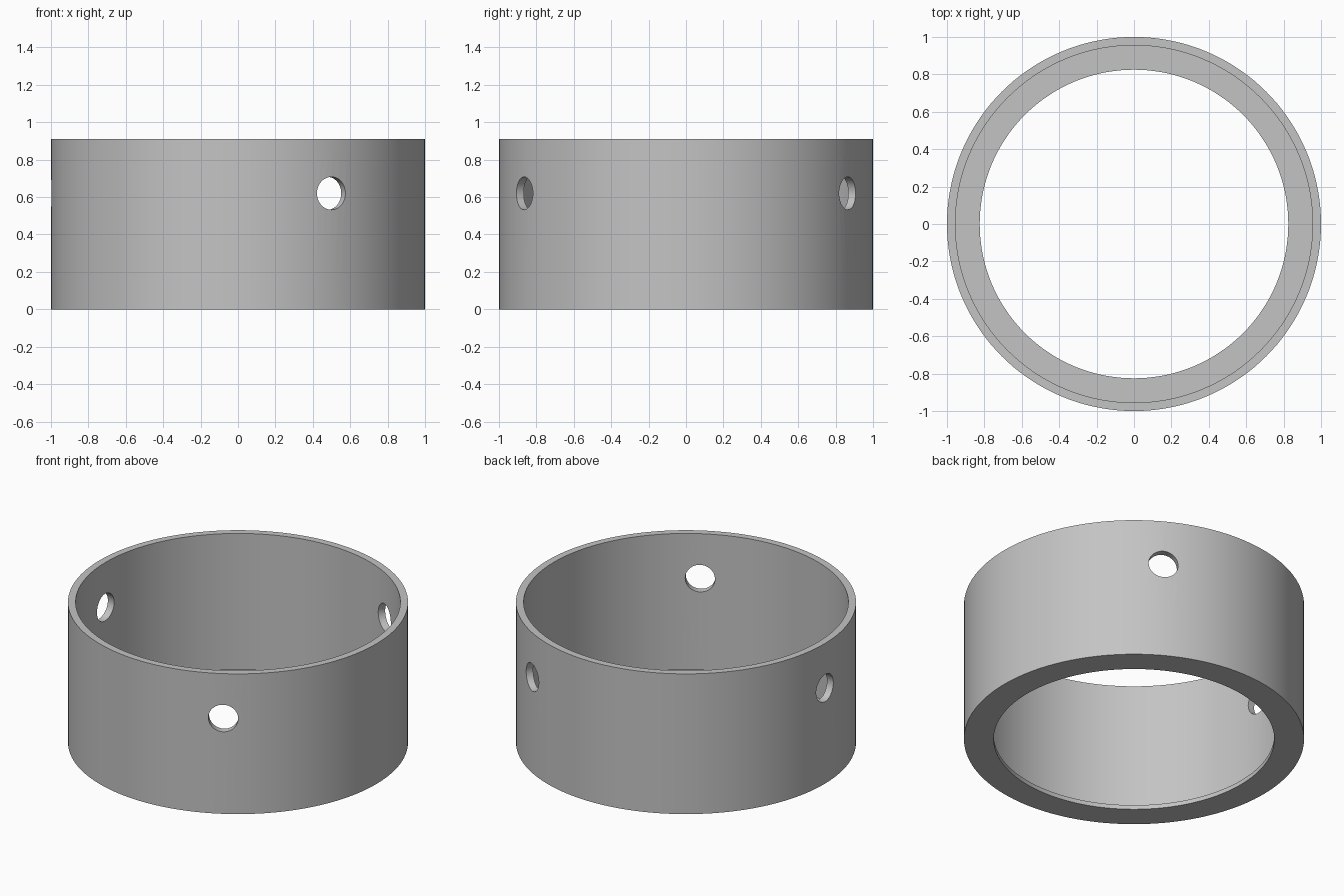
import bpy
import bmesh
import math
from mathutils import Matrix, Vector

if "Cube" in bpy.data.objects:
    bpy.data.objects.remove(bpy.data.objects["Cube"], do_unlink=True)

OUTER, BORE, LIP = 1.0, 0.955, 0.825
HEIGHT, LIP_THICK = 0.91, 0.028
HOLE_R, HOLE_Z = 0.088, 0.62
SEGMENTS = 144

grey = bpy.data.materials.new("plain grey")
grey.use_nodes = True
colour = (0.55, 0.55, 0.55, 1)
grey.diffuse_color = colour
grey.node_tree.nodes["Principled BSDF"].inputs["Base Color"].default_value = colour


def add_object(name, bm):
    mesh = bpy.data.meshes.new(name)
    bmesh.ops.recalc_face_normals(bm, faces=bm.faces)
    bm.to_mesh(mesh)
    bm.free()
    mesh.materials.append(grey)
    obj = bpy.data.objects.new(name, mesh)
    bpy.context.scene.collection.objects.link(obj)
    return obj


# Ring wall with a thin inward lip at the bottom, turned from one profile
profile = [(LIP, 0), (OUTER, 0), (OUTER, HEIGHT),
           (BORE, HEIGHT), (BORE, LIP_THICK), (LIP, LIP_THICK)]
bm = bmesh.new()
rings = []
for i in range(SEGMENTS):
    a = math.tau * i / SEGMENTS
    rings.append([bm.verts.new((r * math.cos(a), r * math.sin(a), z))
                  for r, z in profile])
for i, ring in enumerate(rings):
    following = rings[(i + 1) % SEGMENTS]
    for j in range(len(profile)):
        k = (j + 1) % len(profile)
        bm.faces.new((ring[j], following[j], following[k], ring[k]))
collar = add_object("collar_ring", bm)

# Three evenly spaced radial holes through the wall
bm = bmesh.new()
for angle in (60, 180, 300):
    a = math.radians(angle)
    direction = Vector((math.cos(a), math.sin(a), 0))
    place = (Matrix.Translation(direction + Vector((0, 0, HOLE_Z)))
             @ direction.to_track_quat('Z', 'Y').to_matrix().to_4x4())
    bmesh.ops.create_cone(bm, cap_ends=True, segments=48, radius1=HOLE_R,
                          radius2=HOLE_R, depth=0.4, matrix=place)
cutter = add_object("hole_cutter", bm)
cutter.hide_render = True

cut = collar.modifiers.new("radial_holes", 'BOOLEAN')
cut.operation = 'DIFFERENCE'
cut.solver = 'EXACT'
cut.object = cutter

bpy.ops.object.select_all(action='DESELECT')
collar.select_set(True)
bpy.context.view_layer.objects.active = collar
bpy.ops.object.modifier_apply(modifier=cut.name)
bpy.data.objects.remove(cutter, do_unlink=True)
bpy.ops.object.shade_smooth_by_angle(angle=math.radians(30))
